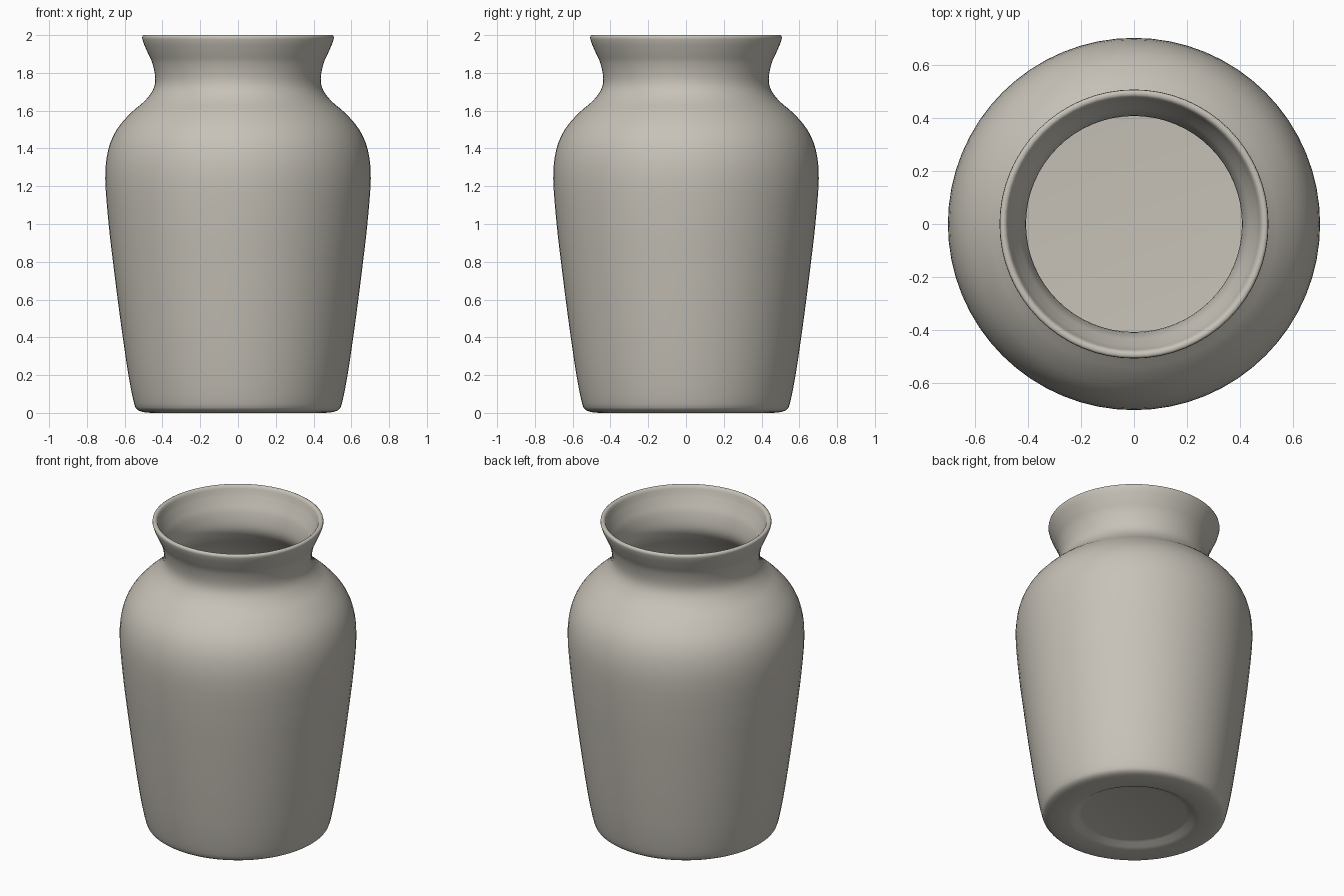
import bpy
import math
from mathutils import Vector

cube = bpy.data.objects.get("Cube")
if cube:
    bpy.data.objects.remove(cube, do_unlink=True)

SEGMENTS = 64
WALL = 0.03


def smooth_path(points, steps=3):
    """Catmull-Rom curve through (radius, height) points."""
    pts = [Vector(p) for p in points]
    pts = [2 * pts[0] - pts[1]] + pts + [2 * pts[-1] - pts[-2]]
    path = []
    for a, b, c, d in zip(pts, pts[1:], pts[2:], pts[3:]):
        for i in range(steps):
            t = i / steps
            path.append(0.5 * (2 * b + (c - a) * t + (2 * a - 5 * b + 4 * c - d) * t ** 2
                               + (3 * b - a - 3 * c + d) * t ** 3))
    return path + [pts[-2]]


def lathe(name, profile, material):
    """Revolve a profile whose first and last points lie on the axis."""
    verts, rings, faces = [], [], []
    for r, z in profile:
        count = SEGMENTS if r > 1e-4 else 1
        rings.append([len(verts) + i for i in range(count)])
        for i in range(count):
            angle = math.tau * i / SEGMENTS
            verts.append((r * math.cos(angle), r * math.sin(angle), z))
    for low, high in zip(rings, rings[1:]):
        for i in range(SEGMENTS):
            j = (i + 1) % SEGMENTS
            quad = [low[i % len(low)], low[j % len(low)],
                    high[j % len(high)], high[i % len(high)]]
            faces.append(list(dict.fromkeys(quad)))
    mesh = bpy.data.meshes.new(name)
    mesh.from_pydata(verts, [], faces)
    mesh.materials.append(material)
    mesh.shade_smooth()
    obj = bpy.data.objects.new(name, mesh)
    bpy.context.collection.objects.link(obj)
    return obj


# Glazed clay colour
clay = bpy.data.materials.new("warm grey clay")
clay.use_nodes = True
colour = (0.57, 0.54, 0.48, 1)
clay.diffuse_color = colour
clay.node_tree.nodes["Principled BSDF"].inputs["Base Color"].default_value = colour

# Outer wall from foot to lip
outer = smooth_path([
    (0.50, 0.004), (0.53, 0.015), (0.55, 0.05), (0.58, 0.2), (0.61, 0.4), (0.637, 0.6),
    (0.662, 0.8), (0.685, 1.0), (0.703, 1.24), (0.688, 1.39), (0.642, 1.5),
    (0.565, 1.59), (0.495, 1.65), (0.45, 1.71), (0.438, 1.77), (0.453, 1.85),
    (0.475, 1.9), (0.499, 1.955), (0.508, 1.985)])

# Recessed underside
base = [(0, 0.03), (0.31, 0.03), (0.33, 0.025), (0.36, 0.008), (0.39, 0.0), (0.46, 0.0)]

# Rounded lip, then the inner wall offset from the outer one
lip = [(0.506, 1.996), (0.499, 2.0), (0.489, 2.0), (0.481, 1.994), (0.476, 1.98)]
inner = [(r - WALL, z) for r, z in reversed(outer) if 0.1 < z < 1.96]
floor = [(0.51, 0.075), (0.47, 0.055), (0.4, 0.05), (0, 0.05)]

lathe("vase", base + [tuple(p) for p in outer] + lip + inner + floor, clay)
